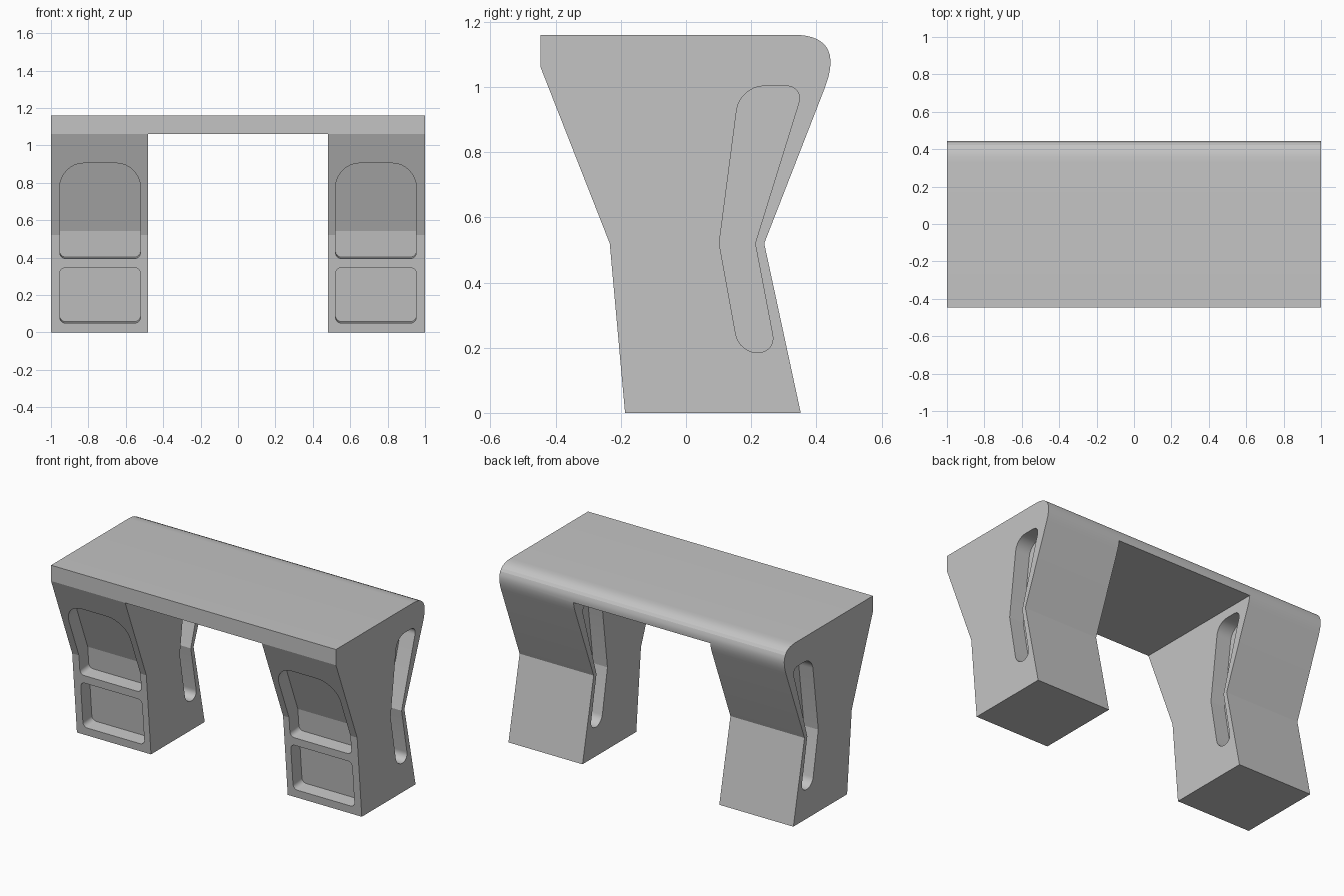
import bpy, bmesh, math
from mathutils import Vector

if "Cube" in bpy.data.objects:
    bpy.data.objects.remove(bpy.data.objects["Cube"])

BEND = 0.52            # height where the legs kink
Y_BEND, Y_FOOT, Y_TOP = -0.234, -0.187, -0.446
A_UP = math.atan((Y_BEND - Y_TOP) / (1.06 - BEND))
A_LOW = math.atan((Y_FOOT - Y_BEND) / BEND)


def bezier(p0, p1, p2, p3, n):
    out = []
    for i in range(n + 1):
        t = i / n
        u = 1 - t
        out.append(p0 * u**3 + p1 * (3 * u * u * t) + p2 * (3 * u * t * t) + p3 * t**3)
    return out


def rounded(corners, n=8):
    """Outline from (a, b, trim) corners; trim is the rounding length."""
    pts = [Vector(c[:2]) for c in corners]
    out = []
    for i, c in enumerate(corners):
        p = pts[i]
        if c[2] == 0:
            out.append(p)
            continue
        a = p + (pts[i - 1] - p).normalized() * c[2]
        b = p + (pts[(i + 1) % len(pts)] - p).normalized() * c[2]
        out += bezier(a, a.lerp(p, 0.55), b.lerp(p, 0.55), b, n)
    return out


def loft(bm, ring_a, ring_b, split=None):
    """Closed solid between two matching rings, caps optionally split in two."""
    a = [bm.verts.new(p) for p in ring_a]
    b = [bm.verts.new(p) for p in ring_b]
    n = len(a)
    for i in range(n):
        j = (i + 1) % n
        bm.faces.new((a[i], a[j], b[j], b[i]))
    for ring in (a, b):
        cap = bm.faces.new(ring)
        if split:
            bmesh.utils.face_split(cap, ring[split[0]], ring[split[1]])


def finish(bm, name):
    bmesh.ops.recalc_face_normals(bm, faces=bm.faces[:])
    mesh = bpy.data.meshes.new(name)
    bm.to_mesh(mesh)
    bm.free()
    ob = bpy.data.objects.new(name, mesh)
    bpy.context.collection.objects.link(ob)
    return ob


def prism(bm, outline, x0, x1):
    loft(bm, [(x0, p.x, p.y) for p in outline], [(x1, p.x, p.y) for p in outline])


def front_point(x, z, depth):
    """Point on the kinked front of a leg, moved inward by depth."""
    if abs(z - BEND) < 1e-5:
        ang = (A_UP + A_LOW) / 2
        depth /= math.cos((A_UP - A_LOW) / 2)
        y = Y_BEND
    elif z > BEND:
        ang, y = A_UP, Y_BEND - (z - BEND) * math.tan(A_UP)
    else:
        ang, y = A_LOW, Y_BEND + (BEND - z) * math.tan(A_LOW)
    return (x, y + depth * math.cos(ang), z + depth * math.sin(ang))


def cut(target, cutter):
    cutter.hide_render = True
    mod = target.modifiers.new("cut", 'BOOLEAN')
    mod.operation = 'DIFFERENCE'
    mod.solver = 'EXACT'
    mod.object = cutter
    bpy.context.view_layer.objects.active = target
    bpy.ops.object.modifier_apply(modifier=mod.name)
    bpy.data.objects.remove(cutter, do_unlink=True)


# Desk body: side profile swept across the full width, rounded back edge
profile = [Vector(p) for p in ((0.24, BEND), (0.352, 0), (Y_FOOT, 0),
                               (Y_BEND, BEND), (Y_TOP, 1.06), (Y_TOP, 1.16))]
profile += bezier(Vector((0.33, 1.16)), Vector((0.44, 1.16)),
                  Vector((0.465, 1.10)), Vector((0.427, 1.0)), 10)
bm = bmesh.new()
prism(bm, profile, -1, 1)
desk = finish(bm, "desk")

# Knee opening between the two legs
bm = bmesh.new()
prism(bm, [Vector(p) for p in ((-1, -0.2), (1, -0.2), (1, 1.06), (-1, 1.06))], -0.48, 0.48)
cut(desk, finish(bm, "knee_opening_cutter"))

# Recessed slots on both sides of each leg, and two recesses on each leg front
slot = rounded([(0.163, 0.185, 0.055), (0.276, 0.185, 0.055), (0.212, BEND, 0),
                (0.362, 1.003, 0.055), (0.165, 1.003, 0.075), (0.102, BEND, 0)])
bm = bmesh.new()
for s in (-1, 1):
    prism(bm, slot, s * 0.90, s * 1.05)
    prism(bm, slot, s * 0.43, s * 0.58)
    x0, x1 = s * 0.522, s * 0.953
    lower = rounded([(x0, 0.05, 0.03), (x1, 0.05, 0.03), (x1, 0.345, 0.03), (x0, 0.345, 0.03)])
    upper = rounded([(x0, 0.395, 0.03), (x1, 0.395, 0.03), (x1, BEND, 0),
                     (x1, 0.905, 0.13), (x0, 0.905, 0.13), (x0, BEND, 0)])
    for outline in (lower, upper):
        split = [i for i, p in enumerate(outline) if abs(p.y - BEND) < 1e-5]
        loft(bm, [front_point(p.x, p.y, -0.04) for p in outline],
             [front_point(p.x, p.y, 0.09) for p in outline], split)
cut(desk, finish(bm, "recess_cutter"))

# Single light grey finish
grey = bpy.data.materials.new("light grey")
grey.diffuse_color = (0.55, 0.55, 0.55, 1)
grey.use_nodes = True
grey.node_tree.nodes["Principled BSDF"].inputs["Base Color"].default_value = grey.diffuse_color
desk.data.materials.clear()
desk.data.materials.append(grey)
for poly in desk.data.polygons:
    poly.material_index = 0

bpy.ops.object.select_all(action='DESELECT')
desk.select_set(True)
bpy.context.view_layer.objects.active = desk
bpy.ops.object.shade_smooth_by_angle(angle=math.radians(16))
